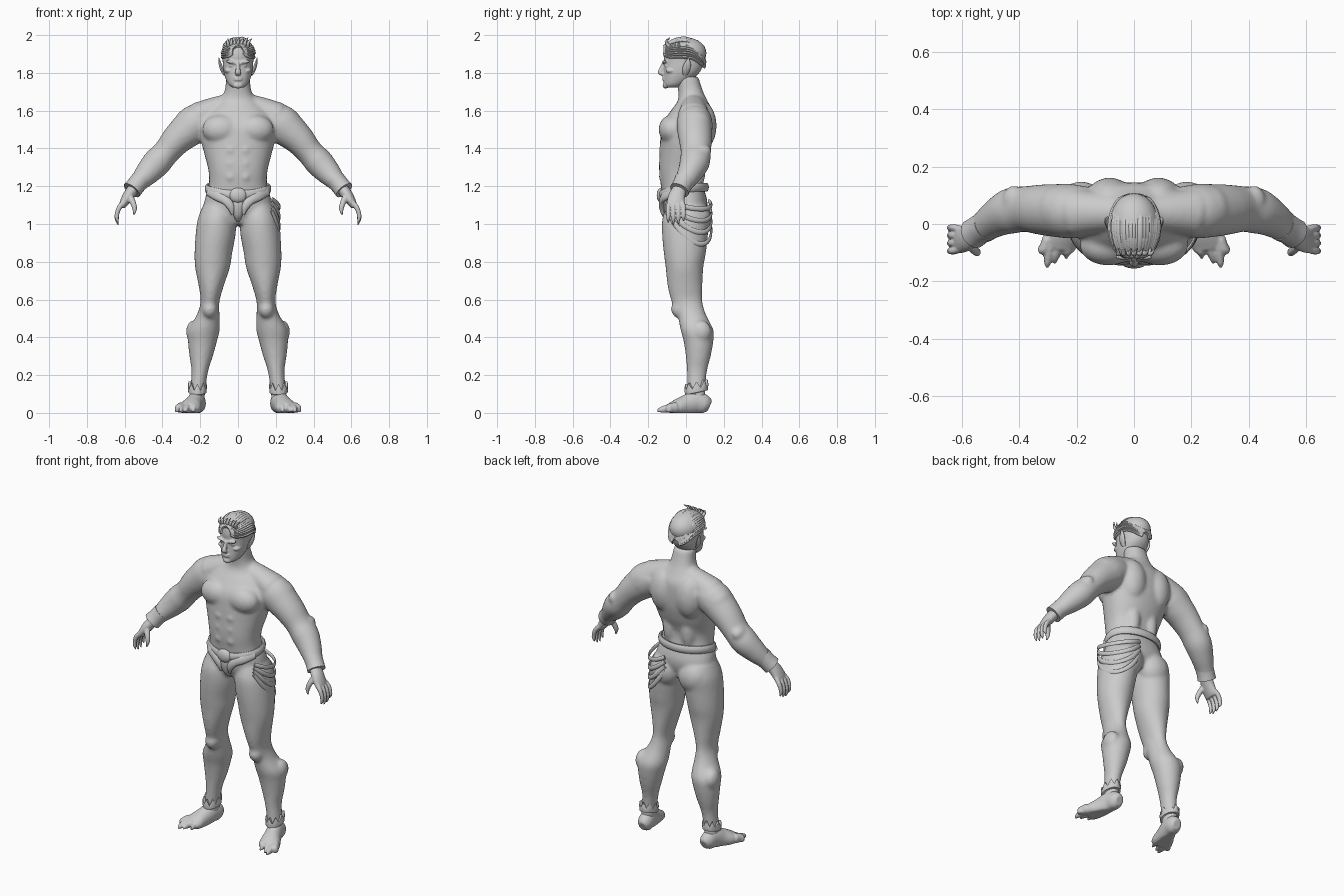
import bpy, bmesh, math, random
from mathutils import Vector, Matrix

random.seed(4)
grey = bpy.data.materials.new("plain grey")
grey.diffuse_color = (0.6, 0.6, 0.6, 1)


def spline(pts, steps):
    """Catmull-Rom interpolation of equal-length tuples."""
    p = [pts[0]] + list(pts) + [pts[-1]]
    out = []
    for i in range(1, len(p) - 2):
        for k in range(steps):
            t = k / steps
            out.append([0.5 * (2 * b + (c - a) * t + (2 * a - 5 * b + 4 * c - d) * t * t
                               + (3 * b - a - 3 * c + d) * t ** 3)
                        for a, b, c, d in zip(*p[i - 1:i + 3])])
    return out + [list(pts[-1])]


def tube(bm, pts, ref=(0, 1, 0), level=False, n=24, steps=5, power=2.0, sx=1, closed=False):
    """Loft stations (x, y, z, side radius, ref radius); level keeps rings horizontal."""
    st = [[q[0] * sx] + list(q[1:]) for q in (pts if closed else spline(pts, steps))]
    c = [Vector(q[:3]) for q in st]
    rings = []
    for i, q in enumerate(st):
        if level:
            u, v = Vector((1, 0, 0)), Vector((0, 1, 0))
        else:
            m = len(c)
            t = (c[(i + 1) % m] - c[i - 1]) if closed else (c[min(i + 1, m - 1)] - c[max(i - 1, 0)])
            t.normalize()
            v = Vector(ref)
            v = (v - t * v.dot(t)).normalized()
            u = v.cross(t)
        ring = []
        for k in range(n):
            a = 2 * math.pi * k / n
            ca, sa = math.cos(a), math.sin(a)
            ring.append(bm.verts.new(c[i] + u * q[3] * math.copysign(abs(ca) ** (2 / power), ca)
                                     + v * q[4] * math.copysign(abs(sa) ** (2 / power), sa)))
        rings.append(ring)
    for i in range(len(rings) if closed else len(rings) - 1):
        r, s = rings[i], rings[(i + 1) % len(rings)]
        for k in range(n):
            bm.faces.new((r[k], r[(k + 1) % n], s[(k + 1) % n], s[k]))
    if not closed:
        bm.faces.new(rings[0])
        bm.faces.new(rings[-1])


def blob(bm, x, y, z, rx, ry, rz, tilt=0):
    m = Matrix.Translation((x, y, z)) @ Matrix.Rotation(tilt, 4, 'Y') @ Matrix.Diagonal((rx, ry, rz, 1))
    bmesh.ops.create_uvsphere(bm, u_segments=24, v_segments=14, radius=1, matrix=m)


def finish(name, bm, voxel=0, smooth=0, mirror=False):
    bmesh.ops.recalc_face_normals(bm, faces=bm.faces)
    me = bpy.data.meshes.new(name)
    bm.to_mesh(me)
    bm.free()
    me.materials.append(grey)
    me.shade_smooth()
    me.set_sharp_from_angle(angle=math.radians(50))
    ob = bpy.data.objects.new(name, me)
    bpy.context.collection.objects.link(ob)
    if voxel:
        m = ob.modifiers.new("fuse", 'REMESH')
        m.mode, m.voxel_size, m.use_smooth_shade = 'VOXEL', voxel, True
        m = ob.modifiers.new("soften", 'SMOOTH')
        m.factor, m.iterations = 0.5, smooth
    if mirror:
        ob.modifiers.new("both sides", 'MIRROR').use_mirror_merge = False
    return ob


# Body: torso, arms and legs fused together
bm = bmesh.new()
tube(bm, [(0, 0, 1.0, .09, .08), (0, -.003, 1.06, .17, .11), (0, -.005, 1.12, .178, .118),
          (0, -.02, 1.2, .155, .113), (0, -.027, 1.28, .156, .115), (0, -.01, 1.37, .178, .13),
          (0, .002, 1.45, .197, .138), (0, .01, 1.53, .2, .135), (0, .03, 1.6, .16, .11),
          (0, .035, 1.65, .105, .08), (0, .025, 1.7, .072, .066), (0, .005, 1.78, .062, .06)],
     level=True, n=36, power=2.25)
for s in (1, -1):
    tube(bm, [(.03, .04, 1.64, .055, .06), (.12, .04, 1.607, .066, .07), (.21, .04, 1.57, .075, .085)], sx=s)
    tube(bm, [(.16, .045, 1.56, .08, .085), (.22, .045, 1.535, .1, .095), (.27, .047, 1.495, .094, .093),
              (.325, .05, 1.445, .082, .088), (.38, .052, 1.38, .071, .08), (.43, .045, 1.325, .076, .08),
              (.48, .02, 1.27, .066, .066), (.525, -.01, 1.22, .05, .054), (.562, -.035, 1.175, .04, .045)], sx=s)
    tube(bm, [(.105, 0, 1.1, .08, .1), (.112, 0, 1.03, .1, .125), (.118, -.005, .95, .106, .122),
              (.13, -.006, .85, .1, .112), (.135, -.008, .77, .092, .1), (.142, -.005, .67, .066, .092),
              (.148, .005, .59, .05, .082), (.158, .03, .52, .06, .076), (.18, .058, .44, .083, .087),
              (.188, .066, .38, .077, .079), (.195, .065, .3, .062, .066), (.202, .058, .22, .044, .053),
              (.212, .055, .13, .04, .048), (.217, .055, .06, .04, .05)], level=True, n=28, sx=s)
    blob(bm, s * .09, -.075, 1.5, .1, .07, .078)            # chest muscle
    blob(bm, s * .085, .085, 1.52, .085, .077, .13)         # upper back
    blob(bm, s * .06, .045, 1.3, .05, .06, .14)             # lower back
    blob(bm, s * .095, .055, 1.02, .095, .08, .1)           # buttock
    blob(bm, s * .265, .05, 1.525, .075, .085, .085)        # shoulder cap
    blob(bm, s * .42, .08, 1.385, .04, .055, .04)           # elbow
    blob(bm, s * .15, -.03, .55, .042, .05, .05)            # kneecap
    blob(bm, s * .235, .08, .43, .04, .055, .06)            # calf bulge
    for z in (1.25, 1.32, 1.39):
        blob(bm, s * .038, -.1, z, .038, .045, .036)        # abdomen
finish("body", bm, .01, 6)

# Head with facial features
bm = bmesh.new()
tube(bm, [(0, -.072, 1.722, .03, .036), (0, -.062, 1.738, .05, .055), (0, -.04, 1.77, .066, .078),
          (0, -.02, 1.81, .077, .097), (0, -.01, 1.86, .081, .106), (0, -.008, 1.9, .083, .11),
          (0, -.008, 1.945, .074, .098), (0, -.008, 1.975, .045, .06)], level=True, n=36, power=2.2)
tube(bm, [(0, -.115, 1.855, .009, .012), (0, -.128, 1.825, .011, .012), (0, -.137, 1.802, .016, .013),
          (0, -.118, 1.793, .014, .01)], n=14)               # nose
blob(bm, 0, -.108, 1.733, .026, .016, .016)                  # chin
for z in (1.763, 1.774):
    blob(bm, 0, -.117, z, .024, .01, .005)                   # lips
for s in (1, -1):
    blob(bm, s * .035, -.113, 1.857, .032, .013, .009, s * -.2)   # brow
    blob(bm, s * .05, -.078, 1.812, .022, .03, .014)              # cheekbone
    blob(bm, s * .034, -.105, 1.838, .015, .01, .006)             # eye
finish("head", bm, .005, 2)

# Pointed ears
bm = bmesh.new()
tube(bm, [(.07, -.005, 1.79, .008, .012), (.084, 0, 1.815, .009, .02), (.094, .008, 1.845, .008, .018),
          (.102, .015, 1.88, .002, .003)], n=12)
finish("ear", bm, mirror=True)

# Swept-back hair strands over a scalp cap
bm = bmesh.new()
blob(bm, 0, -.004, 1.905, .087, .112, .083)
bmesh.ops.bisect_plane(bm, geom=bm.verts[:] + bm.edges[:] + bm.faces[:], plane_co=(0, -.1, 1.915),
                       plane_no=(0, -.4, -1), clear_outer=True)
for i in range(27):
    a = math.radians(-98 + 196 * i / 26)
    j = random.uniform(.0, .007)
    path = []
    for k in range(9):
        b = math.radians(22 + 142 * k / 8)
        y = -.01 - .115 * math.cos(b)
        r = math.sin(b)
        path.append(((.078 + j) * math.sin(a) * r, y, 1.895 + (.086 + j) * math.cos(a) * r
                     - .075 * max(0, y / .11) ** 2 + .012 * (k == 0), (.004, .011, .012)[min(k, 2)] if k < 8 else .004, .008))
    tube(bm, path, ref=(0, .3, 1), n=8, steps=2)
for i in range(7):                                           # loose tips at the crown
    x = -.05 + .017 * i
    tube(bm, [(x, -.09, 1.94, .01, .01), (x * 1.1, -.105, 1.965, .008, .008),
              (x * 1.25 + .01, -.085, 1.982 + .005 * (i % 2), .001, .001)], n=8, steps=3)
finish("hair", bm)

# Hand with curled, pointed fingers
bm = bmesh.new()
tube(bm, [(.55, -.03, 1.19, .032, .036), (.58, -.048, 1.15, .03, .044), (.605, -.055, 1.11, .023, .047),
          (.615, -.055, 1.09, .016, .042)], n=18)
for i in range(4):
    y, d = -.094 + .027 * i, (.0, .012, .008, -.008)[i]
    tube(bm, [(.6, y * .8 - .01, 1.12, .014, .013), (.628, y, 1.088, .0135, .0125), (.64, y, 1.055, .012, .0115),
              (.641, y, 1.03 - d * .6, .0105, .01), (.634, y, 1.005 - d, .003, .003)], n=10)
tube(bm, [(.575, -.07, 1.15, .018, .018), (.557, -.09, 1.115, .016, .016), (.547, -.1, 1.08, .0125, .013),
          (.553, -.104, 1.045, .003, .003)], n=10)
finish("hand", bm, .0045, 1, True)

# Wrist cuff
bm = bmesh.new()
tube(bm, [(.515, -.005, 1.235, .052, .056), (.54, -.02, 1.205, .05, .052), (.562, -.035, 1.178, .052, .053)])
finish("wrist_cuff", bm, mirror=True)

# Foot with clawed toes, flattened on the sole
bm = bmesh.new()
tube(bm, [(.21, .125, .035, .025, .03), (.212, .1, .045, .042, .05), (.22, .05, .055, .046, .06),
          (.235, 0, .04, .05, .055), (.253, -.05, .028, .06, .043), (.262, -.085, .022, .055, .03)], ref=(0, 0, 1))
for x, tx, ty in ((.222, .236, -.125), (.252, .275, -.14), (.282, .302, -.155), (.3, .325, -.105)):
    tube(bm, [(x, -.05, .03, .02, .028), ((x + tx) / 2 + .003, -.09, .024, .018, .024),
              (tx, ty + .02, .016, .012, .015), (tx, ty, .008, .003, .004)], ref=(0, 0, 1), n=12)
for v in bm.verts:
    v.co.z = max(v.co.z, 0)
finish("foot", bm, .006, 2, True)

# Zigzag ankle cuff
bm = bmesh.new()
n, rows = 32, []
for r, z, zig in ((.9, .105, 0), (1.12, .108, 0), (1.18, .13, .4), (1.1, .14, 1), (.85, .14, 1)):
    row = []
    for k in range(n):
        a = 2 * math.pi * k / n
        row.append(bm.verts.new((.215 + .043 * r * math.cos(a), .055 + .054 * r * math.sin(a),
                                 z + zig * (.026, .008, -.01, .008)[k % 4] + .012 * math.sin(a))))
    rows.append(row)
for a, b in zip(rows, rows[1:] + rows[:1]):
    for k in range(n):
        bm.faces.new((a[k], a[(k + 1) % n], b[(k + 1) % n], b[k]))
finish("ankle_cuff", bm, mirror=True)

# Belt, front drapes, buckle and pouch
bm = bmesh.new()
loop = []
for k in range(48):
    a = 2 * math.pi * k / 48
    ca, sa = math.cos(a), math.sin(a)
    loop.append((.164 * ca, -.012 + .121 * sa, 1.175 + .02 * sa + .012 * ca * ca, .012, .024))
tube(bm, loop, ref=(0, 0, 1), n=10, closed=True)
finish("belt", bm)
bm = bmesh.new()
tube(bm, [(.155, -.06, 1.175, .025, .012), (.11, -.108, 1.15, .027, .014), (.065, -.128, 1.125, .024, .014),
          (.038, -.13, 1.09, .02, .013), (.03, -.122, 1.05, .006, .008)], n=14)
finish("front_drape", bm, mirror=True)
bm = bmesh.new()
blob(bm, 0, -.133, 1.152, .046, .022, .04)
finish("buckle", bm)
bm = bmesh.new()
tube(bm, [(0, -.11, 1.14, .04, .03), (0, -.11, 1.09, .04, .03), (0, -.1, 1.04, .022, .025),
          (0, -.085, 1.01, .006, .01)], level=True, n=18)
finish("front_pouch", bm)

# Sash strips wrapped round one hip
bm = bmesh.new()
for i in range(4):
    path = []
    for k in range(9):
        t = k / 8
        a = math.radians(115 - 165 * t)
        drop = math.sin(math.pi * min(1, t * .85 + .1)) * (.06 + .05 * i)
        path.append((.108 + .112 * math.cos(a), .128 * math.sin(a) + .006 * max(0, math.sin(a)),
                     1.14 - .012 * i - drop, .006, .013))
    tube(bm, path, ref=(0, 0, 1), n=8, steps=3)
finish("hip_sash", bm)
